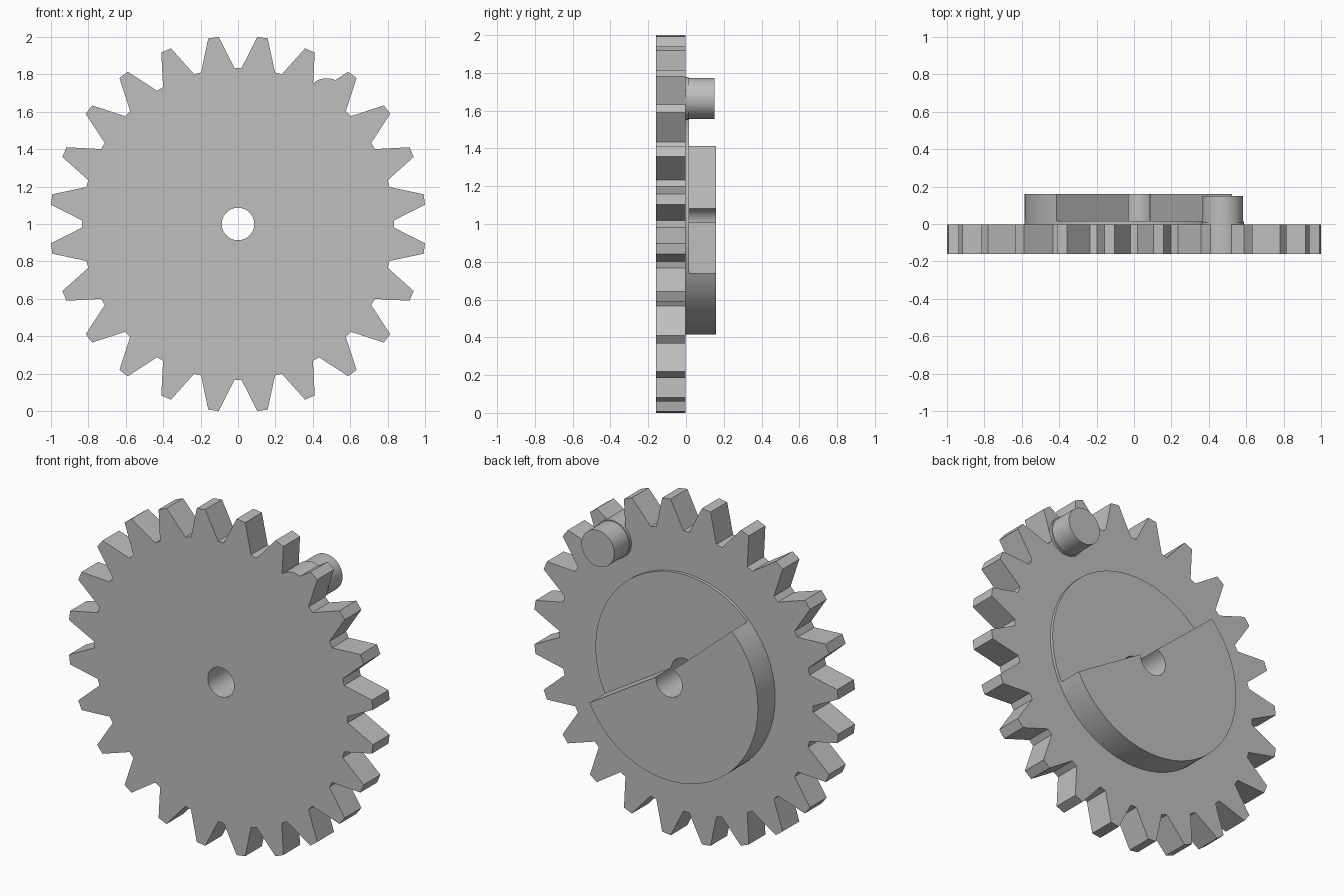
import bpy, bmesh, math

cube = bpy.data.objects.get("Cube")
if cube:
    bpy.data.objects.remove(cube)

grey = bpy.data.materials.new("plain grey")
grey.use_nodes = True
colour = (0.52, 0.52, 0.52, 1)
grey.diffuse_color = colour
grey.node_tree.nodes["Principled BSDF"].inputs["Base Color"].default_value = colour

CENTRE_Z = 1.0
HOLE = 0.087


def polar(radius, degrees):
    a = math.radians(degrees)
    return radius * math.cos(a), radius * math.sin(a)


def arc(radius, start, end, steps, cx=0, cz=0):
    points = []
    for i in range(steps + 1):
        x, z = polar(radius, start + (end - start) * i / steps)
        points.append((x + cx, z + cz))
    return points


def circle(radius, steps=64, cx=0, cz=0):
    return arc(radius, 0, 360, steps, cx, cz)[:-1]


def prism(name, loops, y0, y1):
    """Fill the outline loops (later loops are holes) and extrude them along y."""
    bm = bmesh.new()
    edges = []
    for loop in loops:
        verts = [bm.verts.new((x, y0, z + CENTRE_Z)) for x, z in loop]
        edges += [bm.edges.new((v, verts[i - 1])) for i, v in enumerate(verts)]
    bmesh.ops.triangle_fill(bm, edges=edges, use_beauty=True, normal=(0, -1, 0))
    out = bmesh.ops.extrude_face_region(bm, geom=bm.faces[:], use_keep_orig=True)
    moved = [g for g in out["geom"] if isinstance(g, bmesh.types.BMVert)]
    bmesh.ops.translate(bm, verts=moved, vec=(0, y1 - y0, 0))
    bmesh.ops.recalc_face_normals(bm, faces=bm.faces[:])
    mesh = bpy.data.meshes.new(name)
    bm.to_mesh(mesh)
    bm.free()
    mesh.materials.append(grey)
    obj = bpy.data.objects.new(name, mesh)
    bpy.context.collection.objects.link(obj)
    bpy.ops.object.select_all(action="DESELECT")
    obj.select_set(True)
    bpy.context.view_layer.objects.active = obj
    bpy.ops.object.shade_smooth_by_angle(angle=math.radians(12))
    return obj


# Toothed wheel: straight tapered teeth with narrow flat roots
TEETH = 24
gear = []
for i in range(TEETH):
    middle = 360 / TEETH * (i + 0.5)
    for radius, offset in ((0.834, -6.2), (1.005, -1.6), (1.005, 1.6), (0.834, 6.2)):
        gear.append(polar(radius, middle + offset))
prism("gear_wheel", [gear, circle(HOLE)], -0.16, -0.003)

# Thin round pad behind the wheel
prism("hub_pad", [circle(0.585, 96), circle(HOLE)], -0.003, 0.015)

# Raised half disc, whose straight edges run in to the shaft hole
half_disc = arc(0.585, 135, 333.4, 56) + arc(HOLE, 5, -250, 44)
prism("half_disc_cam", [half_disc], 0.015, 0.16)

# Crank pin with its wider root, flush with the front
PIN_X, PIN_Z = 0.475, 0.665
prism("pin_root", [circle(0.114, 48, PIN_X, PIN_Z)], -0.16, 0.012)
prism("crank_pin", [circle(0.108, 48, PIN_X, PIN_Z)], 0.012, 0.15)
